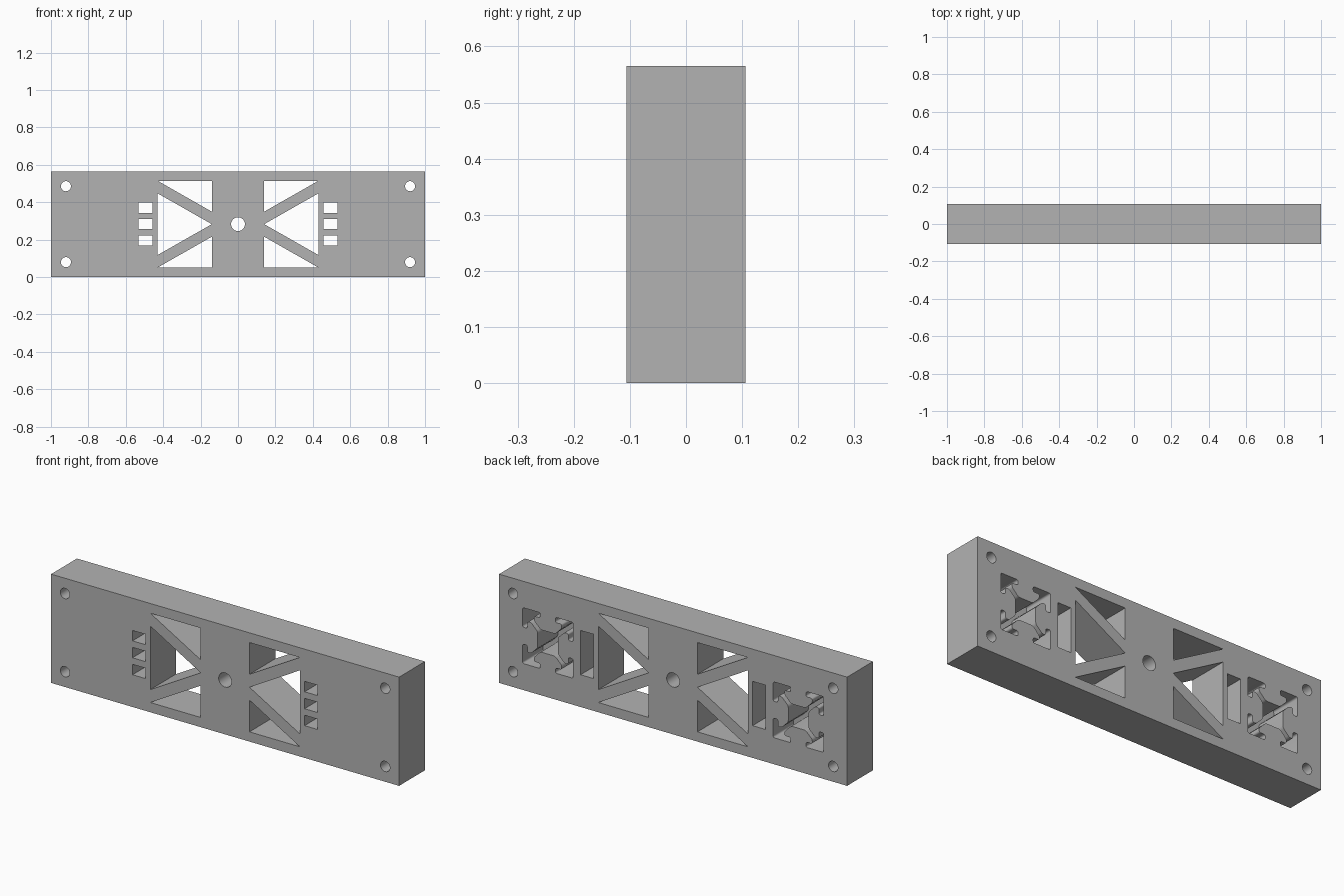
import bpy, bmesh, math

cube = bpy.data.objects.get("Cube")
if cube:
    bpy.data.objects.remove(cube, do_unlink=True)

DEPTH, HEIGHT = 0.106, 0.565
MID = HEIGHT / 2

grey = bpy.data.materials.new("plain_grey")
grey.use_nodes = True
colour = (0.45, 0.45, 0.45, 1)
grey.diffuse_color = colour
grey.node_tree.nodes["Principled BSDF"].inputs["Base Color"].default_value = colour


def prism(name, outline, y0, y1, rounding=0):
    """Extrude an (x, z) outline along y, optionally rounding its corners."""
    bm = bmesh.new()
    face = bm.faces.new([bm.verts.new((x, y0, z)) for x, z in outline])
    new = bmesh.ops.extrude_face_region(bm, geom=[face])["geom"]
    moved = [v for v in new if isinstance(v, bmesh.types.BMVert)]
    bmesh.ops.translate(bm, verts=moved, vec=(0, y1 - y0, 0))
    if rounding:
        sides = [e for e in bm.edges if abs(e.verts[0].co.y - e.verts[1].co.y) > 0.01]
        bmesh.ops.bevel(bm, geom=sides, offset=rounding, segments=4, profile=0.5,
                        affect='EDGES', clamp_overlap=True)
    bmesh.ops.recalc_face_normals(bm, faces=bm.faces[:])
    mesh = bpy.data.meshes.new(name)
    bm.to_mesh(mesh)
    bm.free()
    mesh.materials.append(grey)
    ob = bpy.data.objects.new(name, mesh)
    bpy.context.collection.objects.link(ob)
    return ob


def rect(x0, x1, z0, z1):
    return [(x0, z0), (x1, z0), (x1, z1), (x0, z1)]


def circle(cx, cz, r, n=32):
    return [(cx + r * math.cos(2 * math.pi * i / n), cz + r * math.sin(2 * math.pi * i / n))
            for i in range(n)]


def rail_profile(cx):
    """Slotted rail section: one corner arm turned four times about the core."""
    half = [(0.058, 0.042), (0.096, 0.08), (0.118, 0.08), (0.118, 0.044), (0.145, 0.044)]
    arm = half + [(0.145, 0.145)] + [(z, x) for x, z in reversed(half)]
    points = []
    for _ in range(4):
        points += [(cx + x, MID + z) for x, z in arm]
        arm = [(-z, x) for x, z in arm]
    return points


# Solid block
block = prism("mounting_block", rect(-1, 1, 0, HEIGHT), -DEPTH, DEPTH)

# Openings
THROUGH = (-0.2, 0.2)
cutters = [prism("centre_hole_cutter", circle(0, MID, 0.037), *THROUGH)]
for s in (-1, 1):
    inner, outer = 0.14 * s, 0.43 * s
    # Truss windows
    cutters.append(prism("middle_window_cutter",
                         [(outer, MID - 0.165), (outer, MID + 0.165), (inner, MID)], *THROUGH))
    for t in (-1, 1):
        cutters.append(prism("truss_window_cutter",
                             [(outer, MID + 0.232 * t), (inner, MID + 0.232 * t),
                              (inner, MID + 0.067 * t)], *THROUGH))
        # Corner bolt holes
        cutters.append(prism("bolt_hole_cutter",
                             circle(0.92 * s, MID + 0.203 * t, 0.027), *THROUGH))
    # Three strap openings at the front, meeting one tall slot at the back
    for z in (-0.088, 0, 0.088):
        cutters.append(prism("strap_window_cutter",
                             rect(0.457 * s, 0.532 * s, MID + z - 0.027, MID + z + 0.027),
                             -0.2, 0.05))
    cutters.append(prism("strap_slot_cutter",
                         rect(0.457 * s, 0.532 * s, MID - 0.115, MID + 0.115), 0, 0.2))
    # Blind rail sockets at the back
    cutters.append(prism("rail_socket_cutter", rail_profile(0.72 * s), -0.06, 0.2, 0.009))

bpy.context.view_layer.objects.active = block
block.select_set(True)
for cutter in cutters:
    mod = block.modifiers.new("cut", 'BOOLEAN')
    mod.operation = 'DIFFERENCE'
    mod.solver = 'EXACT'
    mod.object = cutter
    bpy.ops.object.modifier_apply(modifier=mod.name)
    bpy.data.objects.remove(cutter, do_unlink=True)

bpy.ops.object.shade_smooth_by_angle(angle=math.radians(30))
